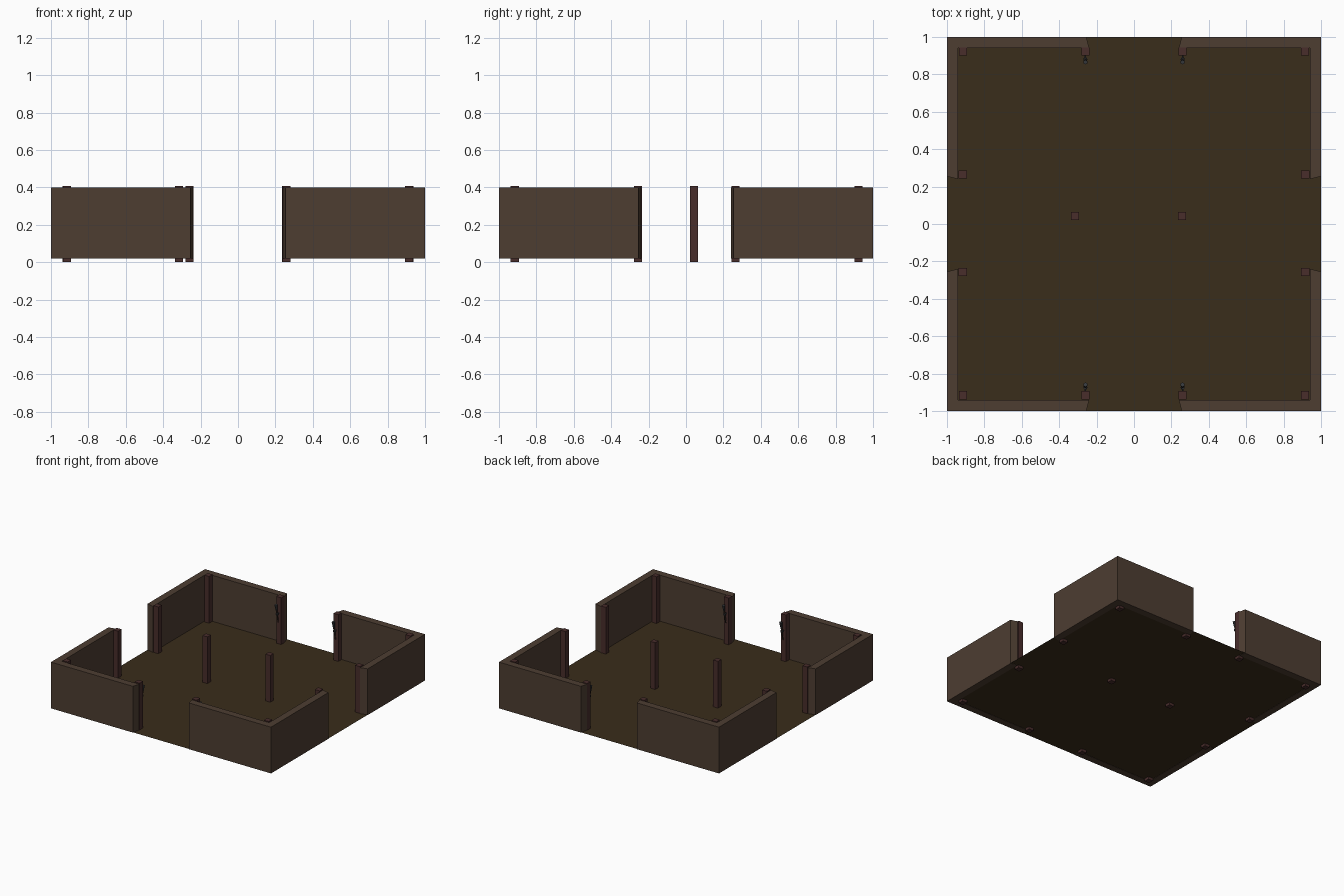
import bpy, bmesh
from math import radians
from mathutils import Matrix, Vector

if "Cube" in bpy.data.objects:
    bpy.data.objects.remove(bpy.data.objects["Cube"])


def material(name, rgb):
    m = bpy.data.materials.new(name)
    m.diffuse_color = (*rgb, 1)
    m.use_nodes = True
    m.node_tree.nodes["Principled BSDF"].inputs["Base Color"].default_value = m.diffuse_color
    return m


FLOOR = material("dark_earth", (0.042, 0.026, 0.011))
WALL = material("brown_stone", (0.075, 0.047, 0.031))
POST = material("red_timber", (0.065, 0.026, 0.024))
IRON = material("iron", (0.04, 0.045, 0.05))
TORCH = material("torch_wood", (0.05, 0.03, 0.022))


def finish(name, bm, mat, closed=True):
    if closed:
        bmesh.ops.recalc_face_normals(bm, faces=bm.faces)
    me = bpy.data.meshes.new(name)
    bm.to_mesh(me)
    bm.free()
    me.materials.append(mat)
    ob = bpy.data.objects.new(name, me)
    bpy.context.collection.objects.link(ob)
    return ob


def prism(name, pts, z0, z1, mat):
    bm = bmesh.new()
    face = bm.faces.new([bm.verts.new((x, y, z0)) for x, y in pts])
    ext = bmesh.ops.extrude_face_region(bm, geom=[face], use_keep_orig=True)
    for v in ext["geom"]:
        if isinstance(v, bmesh.types.BMVert):
            v.co.z = z1
    return finish(name, bm, mat)


def cone(name, a, b, r0, r1, mat, sides=6):
    a, b = Vector(a), Vector(b)
    d = b - a
    mtx = Matrix.Translation((a + b) / 2) @ d.to_track_quat('Z', 'Y').to_matrix().to_4x4()
    bm = bmesh.new()
    bmesh.ops.create_cone(bm, cap_ends=True, segments=sides, radius1=r0,
                          radius2=r1, depth=d.length, matrix=mtx)
    return finish(name, bm, mat)


# Floor sheet
bm = bmesh.new()
bmesh.ops.create_grid(bm, x_segments=1, y_segments=1, size=1.0,
                      matrix=Matrix.Translation((0, 0, 0.022)))
finish("floor", bm, FLOOR, closed=False)

# Four L-shaped corner walls with slanted doorway ends
corner = [(1, 1), (0.255, 1), (0.24, 0.942), (0.942, 0.942), (0.942, 0.24), (1, 0.255)]
for sx in (-1, 1):
    for sy in (-1, 1):
        prism("corner_wall", [(x * sx, y * sy) for x, y in corner], 0.02, 0.4, WALL)

# Square posts: corners, doorways and two free-standing ones
posts = [(-0.315, 0.043), (0.257, 0.043)]
for s in (-1, 1):
    posts += [(s * 0.914, 0.922), (s * 0.914, -0.916),
              (s * 0.26, 0.922), (s * 0.26, -0.916),
              (s * 0.916, 0.265), (s * 0.916, -0.257)]
h = 0.022
for x, y in posts:
    prism("post", [(x - h, y - h), (x + h, y - h), (x + h, y + h), (x - h, y + h)],
          0.0, 0.406, POST)

# Leaning torches in brackets on the four front and back doorway posts
for x in (-0.26, 0.26):
    for s, face in ((1, 0.90), (-1, 0.894)):
        def p(out, z):
            return (x, s * (face - out), z)
        cone("torch_handle", p(0.007, 0.20), p(0.028, 0.315), 0.004, 0.007, TORCH)
        cone("torch_head", p(0.027, 0.31), p(0.035, 0.355), 0.008, 0.012, IRON)
        cone("torch_bracket", p(-0.002, 0.275), p(0.024, 0.275), 0.005, 0.005, IRON)
        cone("torch_ring", p(0.019, 0.269), p(0.021, 0.281), 0.011, 0.011, IRON, 8)
